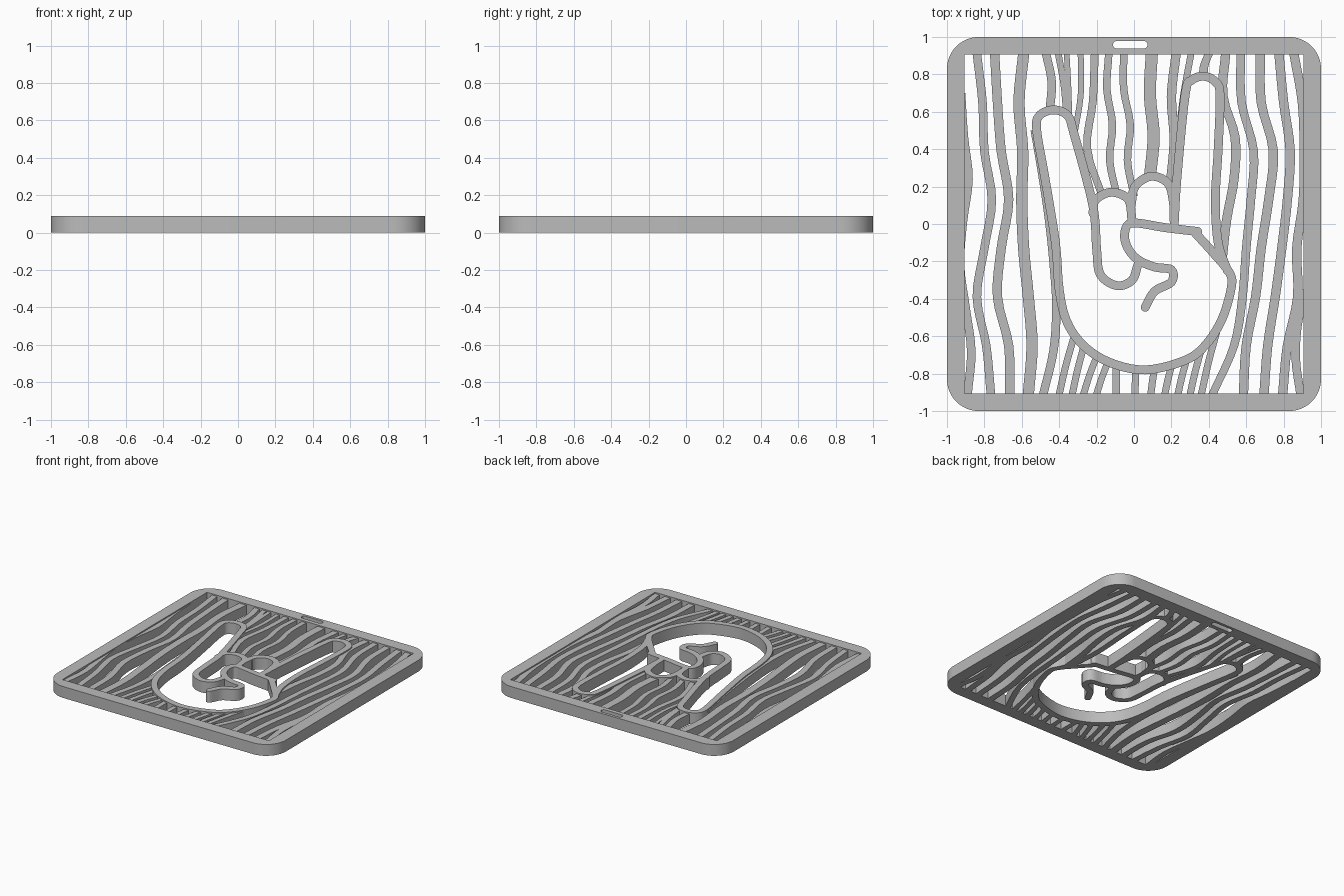
import bpy, bmesh, math
from mathutils import Vector

cube = bpy.data.objects.get("Cube")
if cube:
    bpy.data.objects.remove(cube, do_unlink=True)

HEIGHT = 0.09        # frame and hand
SLAT_HEIGHT = 0.08   # wavy slats sit slightly lower
INNER = 0.905        # half size of the frame opening

grey = bpy.data.materials.new("plain_grey")
grey.use_nodes = True
grey.diffuse_color = (0.5, 0.5, 0.5, 1)
grey.node_tree.nodes["Principled BSDF"].inputs["Base Color"].default_value = grey.diffuse_color


def finish(obj):
    """Assign the colour and shade smoothly with sharp rims."""
    obj.data.materials.append(grey)
    bpy.ops.object.select_all(action='DESELECT')
    obj.select_set(True)
    bpy.context.view_layer.objects.active = obj
    bpy.ops.object.shade_smooth_by_angle(angle=math.radians(35))


def smooth_path(points, steps=5):
    """Catmull-Rom curve through the points."""
    pts = [Vector(p) for p in points]
    pts = [2 * pts[0] - pts[1]] + pts + [2 * pts[-1] - pts[-2]]
    path = []
    for a, b, c, d in zip(pts, pts[1:], pts[2:], pts[3:]):
        for i in range(steps):
            t = i / steps
            path.append(0.5 * (2 * b + (c - a) * t + (2 * a - 5 * b + 4 * c - d) * t * t
                               + (3 * b - a - 3 * c + d) * t ** 3))
    return path + [pts[-2]]


def ribbon(name, left, right, height):
    """Solid strip between two matching edge lines."""
    bm = bmesh.new()
    rows = [(bm.verts.new((*p, 0)), bm.verts.new((*q, 0))) for p, q in zip(left, right)]
    faces = [bm.faces.new((a, b, d, c)) for (a, b), (c, d) in zip(rows, rows[1:])]
    top = bmesh.ops.extrude_face_region(bm, geom=faces)["geom"]
    bmesh.ops.translate(bm, vec=(0, 0, height),
                        verts=[v for v in top if isinstance(v, bmesh.types.BMVert)])
    bmesh.ops.recalc_face_normals(bm, faces=bm.faces)
    mesh = bpy.data.meshes.new(name)
    bm.to_mesh(mesh)
    bm.free()
    obj = bpy.data.objects.new(name, mesh)
    bpy.context.collection.objects.link(obj)
    finish(obj)


def slat(name, start, end, *xs, width=0.046):
    """Wavy slat running along y with evenly spaced x stations."""
    n = len(xs) - 1
    path = smooth_path([(x, start + (end - start) * i / n) for i, x in enumerate(xs)], 4)
    half = Vector((width / 2, 0))
    ribbon(name, [p - half for p in path], [p + half for p in path], SLAT_HEIGHT)


def stroke(name, *points, width=0.047):
    """Line of the hand drawing with rounded ends."""
    path = smooth_path(points)
    r = width / 2
    left, right = [], []

    def add(centre, along, half):
        side = Vector((-along.y, along.x)) * half
        left.append(centre + side)
        right.append(centre - side)

    first = (path[1] - path[0]).normalized()
    last = (path[-1] - path[-2]).normalized()
    angles = [math.radians(a) for a in (80, 60, 40, 20)]
    for a in angles:
        add(path[0] - first * r * math.sin(a), first, r * math.cos(a))
    for i, p in enumerate(path):
        along = path[min(i + 1, len(path) - 1)] - path[max(i - 1, 0)]
        add(p, along.normalized(), r)
    for a in reversed(angles):
        add(path[-1] + last * r * math.sin(a), last, r * math.cos(a))
    ribbon(name, left, right, HEIGHT)


def rounded_rect(cx, cy, half_x, half_y, radius, steps=10):
    """Outline of a rectangle with rounded corners."""
    outline = []
    for k, (sx, sy) in enumerate(((1, 1), (-1, 1), (-1, -1), (1, -1))):
        for i in range(steps + 1):
            a = (k + i / steps) * math.pi / 2
            outline.append((cx + sx * (half_x - radius) + radius * math.cos(a),
                            cy + sy * (half_y - radius) + radius * math.sin(a)))
    return outline


# Square frame with a hanging slot, filled between nested outlines
curve = bpy.data.curves.new("frame_outline", 'CURVE')
curve.dimensions = '2D'
curve.fill_mode = 'BOTH'
curve.extrude = HEIGHT / 2
opening = [(-INNER, -INNER), (INNER, -INNER), (INNER, INNER), (-INNER, INNER)]
for outline in (rounded_rect(0, 0, 1, 1, 0.17), opening,
                rounded_rect(-0.02, 0.958, 0.092, 0.02, 0.0199)):
    spline = curve.splines.new('POLY')
    spline.points.add(len(outline) - 1)
    for point, (x, y) in zip(spline.points, outline):
        point.co = (x, y, 0, 1)
    spline.use_cyclic_u = True
source = bpy.data.objects.new("frame_source", curve)
bpy.context.collection.objects.link(source)
bpy.context.view_layer.update()
mesh = bpy.data.meshes.new_from_object(source.evaluated_get(bpy.context.evaluated_depsgraph_get()))
bpy.data.objects.remove(source, do_unlink=True)
bm = bmesh.new()
bm.from_mesh(mesh)
bmesh.ops.remove_doubles(bm, verts=bm.verts, dist=0.0001)
bmesh.ops.translate(bm, verts=bm.verts, vec=(0, 0, HEIGHT / 2))
bmesh.ops.recalc_face_normals(bm, faces=bm.faces)
bm.to_mesh(mesh)
bm.free()
mesh.materials.clear()
frame = bpy.data.objects.new("frame", mesh)
bpy.context.collection.objects.link(frame)
finish(frame)

# Hand: palm with little finger, then the other fingers and thumb
stroke("palm_and_little_finger", (.32, -.04), (.42, -.15), (.51, -.26), (.52, -.34), (.47, -.51),
       (.38, -.65), (.27, -.73), (.06, -.78), (-.13, -.74), (-.27, -.65), (-.36, -.52),
       (-.4, -.35), (-.42, -.1), (-.475, .24), (-.52, .5), (-.505, .58), (-.43, .61),
       (-.355, .58), (-.32, .48), (-.22, .1), (-.2, -.13), (-.18, -.27), (-.09, -.33),
       (-.01, -.3), (.02, -.22))
stroke("ring_finger", (-.22, .06), (-.205, .13), (-.12, .17), (-.03, .13), (-.01, .01))
stroke("middle_finger", (-.015, .1), (.005, .2), (.09, .255), (.18, .22), (.21, .12), (.215, 0))
stroke("index_finger", (.215, 0), (.23, .25), (.275, .7), (.31, .77), (.375, .79), (.435, .76),
       (.46, .69), (.45, .4), (.435, .13), (.45, -.1), (.5, -.25))
stroke("thumb", (.34, -.04), (.17, -.02), (-.01, .005), (-.05, -.05), (-.035, -.125), (.02, -.19),
       (.11, -.23), (.2, -.245), (.2, -.31), (.11, -.36), (.06, -.445))

# Slats left of the hand
E = 0.91
slat("left_edge_slat", .7, -E, -.925, -.91, -.885, -.915, -.93, -.9, -.87, -.89)
slat("left_slat_a", E, -E, -.84, -.81, -.8, -.76, -.8, -.84, -.79, -.765)
slat("left_slat_b", E, -E, -.745, -.73, -.71, -.67, -.71, -.73, -.67, -.665, width=.05)
slat("left_slat_c", E, -E, -.59, -.615, -.595, -.6, -.59, -.565, -.545, -.565, width=.06)
slat("left_slat_d", .5, -E, -.53, -.49, -.455, -.43, -.415, -.43, -.485)

# Slats above the hand
slat("top_slat_a", E, .61, -.47, -.44, -.45)
slat("top_slat_b", E, .58, -.405, -.375, -.36, width=.036)
slat("top_slat_c", E, .54, -.36, -.35, -.345, width=.03)
slat("top_slat_d", E, .47, -.285, -.285, -.32, width=.032)
slat("top_slat_e", E, .15, -.21, -.22, -.25, -.17, width=.042)
slat("top_slat_f", E, .15, -.135, -.145, -.115, -.13, -.09, width=.04)
slat("top_slat_g", E, .15, -.055, -.055, -.02, -.035, 0, width=.04)
slat("top_slat_h", E, .25, .095, .085, .105, .085, width=.065)
slat("top_slat_i", E, .22, .225, .2, .215, .195, width=.05)
slat("top_slat_j", E, .25, .305, .265, .24, .22, width=.036)
slat("top_slat_k", E, .78, .4, .375, .37)

# Slats right of the hand
slat("right_slat_a", E, -.2, .49, .475, .54, .535, .495, .47, width=.05)
slat("right_slat_b", E, -E, .57, .575, .64, .625, .6, .58, .535, .42)
slat("right_slat_c", E, -E, .675, .68, .745, .72, .68, .65, .6, .585, width=.05)
slat("right_slat_d", E, -E, .775, .8, .835, .82, .79, .755, .715, .695, width=.05)
slat("right_slat_e", E, -E, .855, .9, .91, .905, .87, .875, .82, .795, width=.05)
slat("right_edge_slat", -.35, -E, .92, .875, .865, .89)

# Short slats fanning out below the hand
for i, (upper, start, lower) in enumerate((
        (-.32, -.6, -.4), (-.27, -.66, -.33), (-.2, -.71, -.27), (-.14, -.74, -.2),
        (-.095, -.75, -.095), (.01, -.77, .005), (.11, -.77, .09), (.2, -.76, .165),
        (.28, -.73, .235), (.36, -.67, .3), (.45, -.55, .36))):
    slat(f"bottom_slat_{i}", start, -E, upper, upper * .45 + lower * .55, lower, width=.038)
